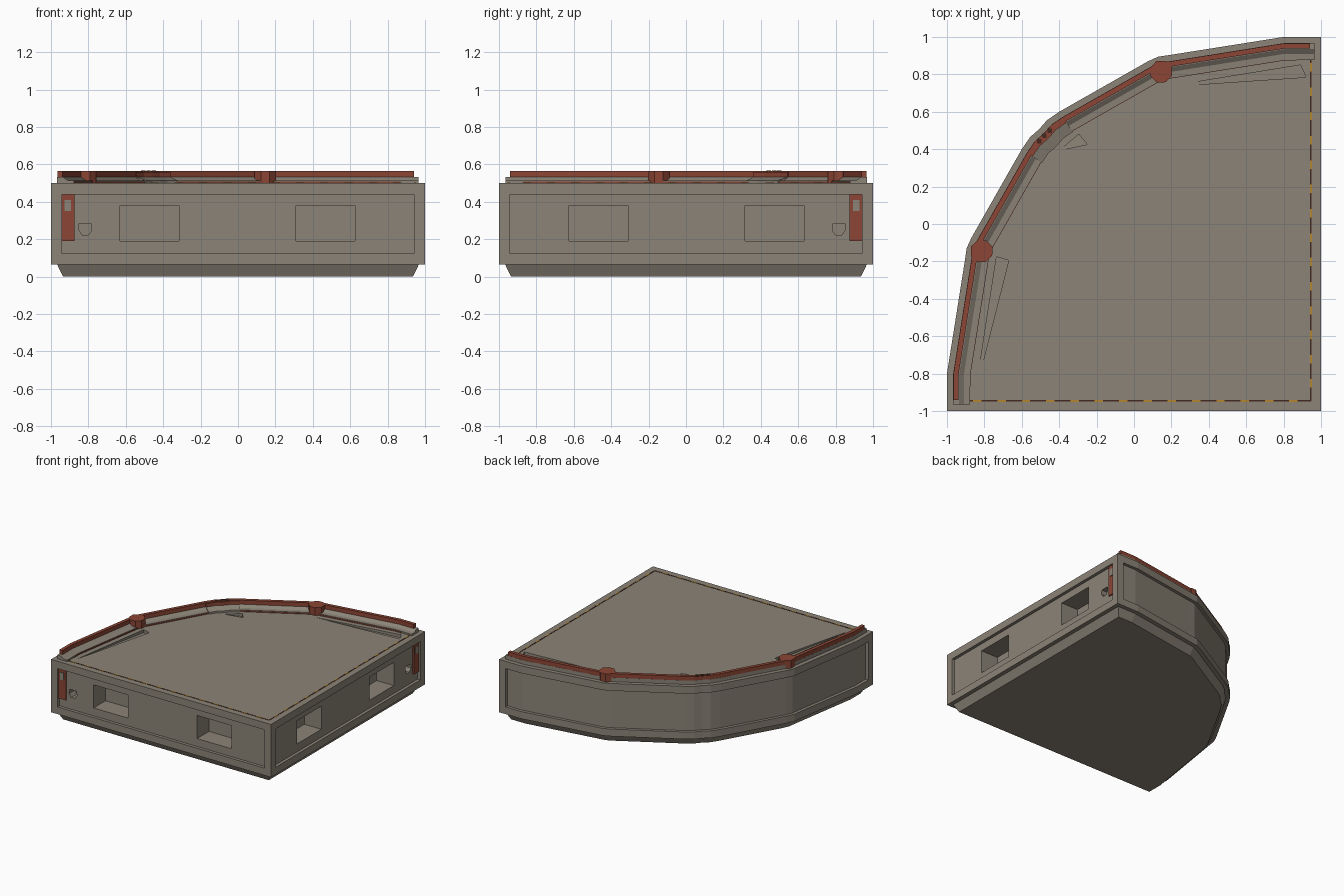
import bpy, bmesh, math
from mathutils import Vector

if "Cube" in bpy.data.objects:
    bpy.data.objects.remove(bpy.data.objects["Cube"])


def material(name, rgb):
    m = bpy.data.materials.new(name)
    m.diffuse_color = (*rgb, 1)
    m.use_nodes = True
    m.node_tree.nodes["Principled BSDF"].inputs["Base Color"].default_value = m.diffuse_color
    return m


STONE = material("warm grey", (0.26, 0.23, 0.185))
RED = material("rust red", (0.26, 0.06, 0.035))
DARK = material("dark brown", (0.06, 0.022, 0.015))
GOLD = material("amber", (0.45, 0.24, 0.03))


def swap(p):
    """Mirror across the diagonal of the tile."""
    return (-p[1], -p[0], *p[2:])


def loft(name, rings, mat, flip=False, closed=False):
    """Skin successive rings of points; cap the ends unless closed."""
    bm = bmesh.new()
    vs = [[bm.verts.new(swap(p) if flip else p) for p in r] for r in rings]
    n = len(vs[0])
    for a, b in zip(vs, vs[1:]):
        for i in range(n):
            j = (i + 1) % n
            bm.faces.new((a[i], a[j], b[j], b[i]))
    bm.faces.new(vs[0])
    bm.faces.new(vs[-1])
    bmesh.ops.recalc_face_normals(bm, faces=bm.faces)
    me = bpy.data.meshes.new(name)
    bm.to_mesh(me)
    bm.free()
    me.materials.append(mat)
    ob = bpy.data.objects.new(name, me)
    bpy.context.collection.objects.link(ob)
    return ob


def box(name, lo, hi, mat, flip=False):
    ring = lambda z: [(lo[0], lo[1], z), (hi[0], lo[1], z), (hi[0], hi[1], z), (lo[0], hi[1], z)]
    return loft(name, [ring(lo[2]), ring(hi[2])], mat, flip)


# Plan outline: half of the curved edge, mirrored on the diagonal
HALF = [(-1, -0.8), (-0.905, -0.2), (-0.895, -0.13), (-0.87, -0.075), (-0.6, 0.4), (-0.555, 0.465)]
CURVE = HALF + [(-0.507, 0.507)] + [swap(p) for p in reversed(HALF)]


def inset(pts, d, closed=False):
    """Mitred offset of a path to its right-hand side."""
    out = []
    n = len(pts)
    for i in range(n):
        p = Vector(pts[i])
        ns = []
        for a, b in ((i - 1, i), (i, i + 1)):
            if closed or (a >= 0 and b < n):
                e = (Vector(pts[b % n]) - Vector(pts[a % n])).normalized()
                ns.append(Vector((e.y, -e.x)))
        m = (ns[0] + ns[-1]).normalized()
        out.append(p + m * (d / m.dot(ns[0])))
    return out


def sweep(name, path, profile, mat):
    """Run an (inset, z) profile along an open path."""
    lines = [[(*p, z) for p in inset(path, d)] for d, z in profile]
    return loft(name, list(zip(*lines)), mat)


def curve(trim):
    return [(-1, -1 + trim)] + CURVE + [(1 - trim, 1)]


# Solid tile body with a stepped, bevelled foot
outline = curve(0) + [(1, -1)]
body = loft("tile_body", [[(*p, z) for p in inset(outline, d, True)] for d, z in
            ((0.065, 0), (0.033, 0.065), (0, 0.066), (0, 0.5))], STONE)

# Cutters: recessed side panels, deep sockets, small peg holes
cutters = [sweep("curved_panel_cutter", curve(0.06),
                 [(-0.08, 0.125), (0.025, 0.125), (0.025, 0.44), (-0.08, 0.44)], STONE)]
PEG = [(-.85, .285), (-.785, .285), (-.782, .25), (-.8, .222), (-.832, .222), (-.852, .25)]
for flip in (False, True):
    cutters.append(box("panel_cutter", (-0.94, -1.1, 0.125), (0.94, -0.975, 0.44), STONE, flip))
    for x in (-0.63, 0.31):
        cutters.append(box("socket_cutter", (x, -1.1, 0.19), (x + 0.315, -0.82, 0.38), STONE, flip))
    cutters.append(loft("peg_cutter", [[(x, y, z) for x, z in PEG] for y in (-1.1, -0.9)], STONE, flip))

# Cutters: shallow sloping wedges in the floor (x, y, depth)
for pts in ([(0.18, 0.735, 0.003), (0.89, 0.85, 0.025), (0.92, 0.785, 0.025)],
            [(-0.735, -0.175, 0.025), (-0.67, -0.195, 0.025), (-0.845, -0.885, 0.003)],
            [(-0.395, 0.395, 0.003), (-0.295, 0.48, 0.025), (-0.25, 0.425, 0.025)]):
    cutters.append(loft("wedge_cutter", [[(x, y, 0.5 - d) for x, y, d in pts],
                                         [(x, y, 0.6) for x, y, d in pts]], STONE))
for c in cutters:
    mod = body.modifiers.new("cut", "BOOLEAN")
    mod.object = c
    mod.operation = "DIFFERENCE"
    mod.solver = "EXACT"
cut_mesh = bpy.data.meshes.new_from_object(body.evaluated_get(bpy.context.evaluated_depsgraph_get()))
body.modifiers.clear()
body.data = cut_mesh
for c in cutters:
    bpy.data.objects.remove(c)

# Kerb along the curve, red rail on it and thin red line at its foot
sweep("kerb", curve(0.035), [(0.033, 0.495), (0.033, 0.532), (0.065, 0.532), (0.09, 0.515),
                             (0.122, 0.513), (0.122, 0.495)], STONE)
sweep("rail", curve(0.06), [(0.034, 0.53), (0.034, 0.565), (0.062, 0.565), (0.062, 0.525)], RED)
sweep("kerb_line", curve(0.13), [(0.115, 0.498), (0.115, 0.509), (0.125, 0.509), (0.125, 0.498)], RED)

# Middle block of the kerb, with a red inner face
mid = [(-0.6, 0.4), (-0.555, 0.465), (-0.507, 0.507), (-0.465, 0.555), (-0.4, 0.6)]
sweep("middle_block", mid, [(0.06, 0.495), (0.06, 0.535), (0.13, 0.515), (0.13, 0.495)], STONE)
sweep("middle_red_plate", mid, [(0.055, 0.5), (0.055, 0.56), (0.07, 0.56), (0.07, 0.5)], RED)

for i in range(3):
    t = -0.045 + i * 0.04
    c = Vector((-0.475 + t * 0.7, 0.475 + t * 0.7))
    box("rail_notch", (c.x - 0.012, c.y - 0.012, 0.56), (c.x + 0.012, c.y + 0.012, 0.567), DARK)

for flip in (False, True):
    # Rail posts at the bends
    ring = [(-0.815 + 0.062 * math.cos(a), -0.145 + 0.062 * math.sin(a))
            for a in (math.radians(22 + 45 * k) for k in range(8))]
    loft("rail_post", [[(*p, z) for p in ring] for z in (0.498, 0.565)], RED, flip)

    # Red side plate with a grey slot
    box("side_plate", (-0.94, -0.985, 0.19), (-0.875, -0.97, 0.44), RED, flip)
    box("side_plate_slot", (-0.927, -0.99, 0.35), (-0.893, -0.98, 0.41), STONE, flip)

    # Dashed border line along the straight edges
    box("border_line", (-0.88, -0.95, 0.497), (0.945, -0.941, 0.502), DARK, flip)
    for k in range(14):
        x = -0.86 + k * 0.13
        box("border_dash", (x, -0.951, 0.497), (x + 0.045, -0.94, 0.503), GOLD, flip)
